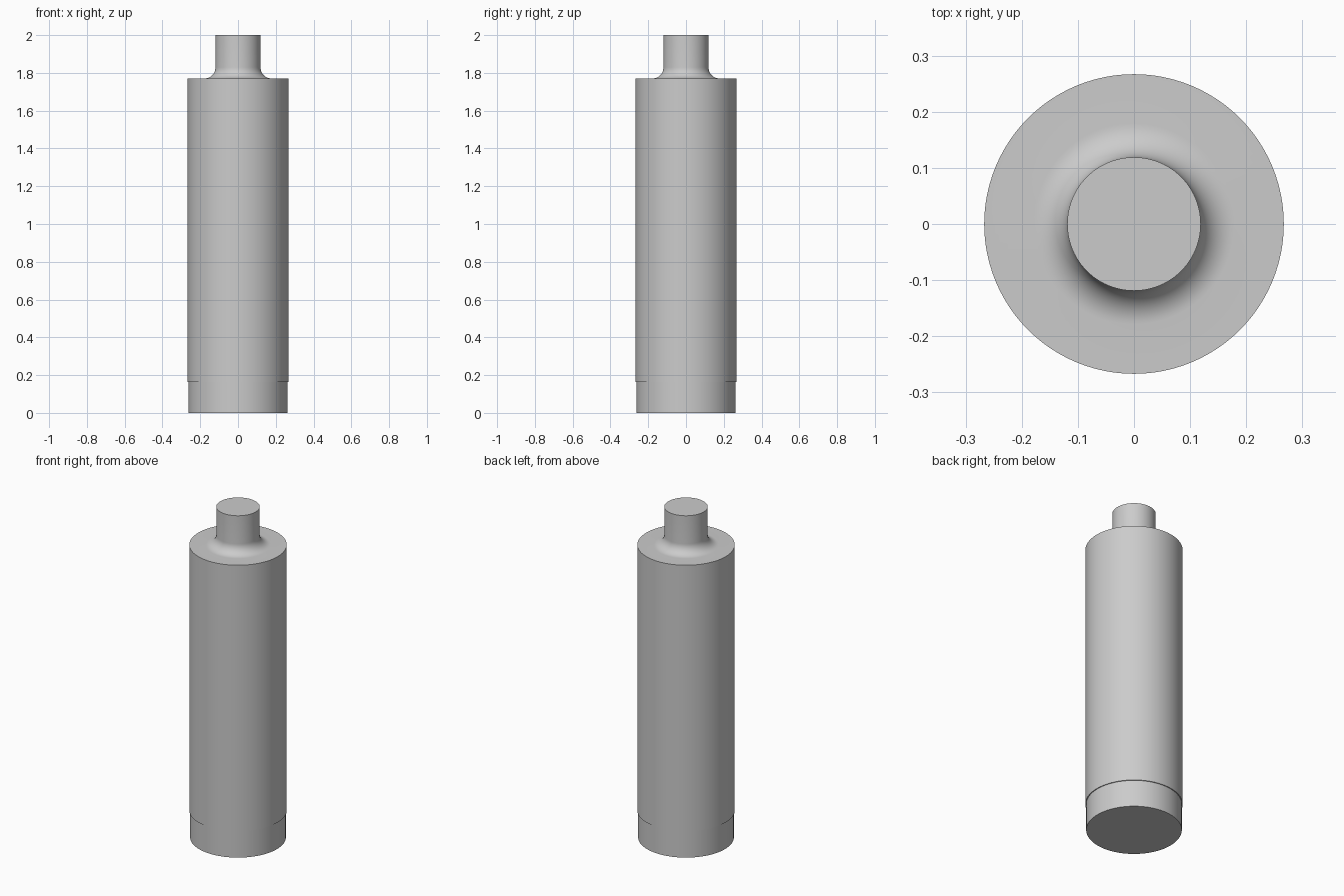
import bpy, bmesh, math

if "Cube" in bpy.data.objects:
    bpy.data.objects.remove(bpy.data.objects["Cube"])

SEGMENTS = 96
BODY_R, BASE_R, NECK_R, FILLET = 0.267, 0.262, 0.119, 0.06
STEP_Z, SHOULDER_Z, TOP_Z = 0.163, 1.77, 2.0

grey = bpy.data.materials.new("plain grey")
grey.diffuse_color = (0.6, 0.6, 0.6, 1)
grey.use_nodes = True
grey.node_tree.nodes["Principled BSDF"].inputs["Base Color"].default_value = grey.diffuse_color


def lathe(name, profile):
    """Spin a radius/height profile around z; a zero radius closes to a cap."""
    bm = bmesh.new()
    verts = [bm.verts.new((r, 0, z)) for r, z in profile]
    edges = [bm.edges.new(pair) for pair in zip(verts, verts[1:])]
    bmesh.ops.spin(bm, geom=verts + edges, cent=(0, 0, 0), axis=(0, 0, 1),
                   angle=math.tau, steps=SEGMENTS, use_merge=True)
    bmesh.ops.remove_doubles(bm, verts=bm.verts, dist=1e-5)
    bmesh.ops.recalc_face_normals(bm, faces=bm.faces)
    mesh = bpy.data.meshes.new(name)
    bm.to_mesh(mesh)
    bm.free()
    mesh.materials.append(grey)
    obj = bpy.data.objects.new(name, mesh)
    bpy.context.collection.objects.link(obj)
    bpy.context.view_layer.objects.active = obj
    obj.select_set(True)
    bpy.ops.object.shade_smooth_by_angle(angle=math.radians(30))
    obj.select_set(False)
    return obj


# Base: slightly narrower foot with a closed underside
lathe("base", [(0, 0), (BASE_R, 0), (BASE_R, STEP_Z)])

# Body: main cylinder, flat shoulder, concave fillet and closed neck
fillet = []
for i in range(13):
    a = math.pi / 2 * i / 12
    fillet.append((NECK_R + FILLET * (1 - math.sin(a)),
                   SHOULDER_Z + FILLET * (1 - math.cos(a))))
lathe("body_and_neck", [(BASE_R, STEP_Z), (BODY_R, STEP_Z), (BODY_R, SHOULDER_Z)]
      + fillet + [(NECK_R, TOP_Z), (0, TOP_Z)])
